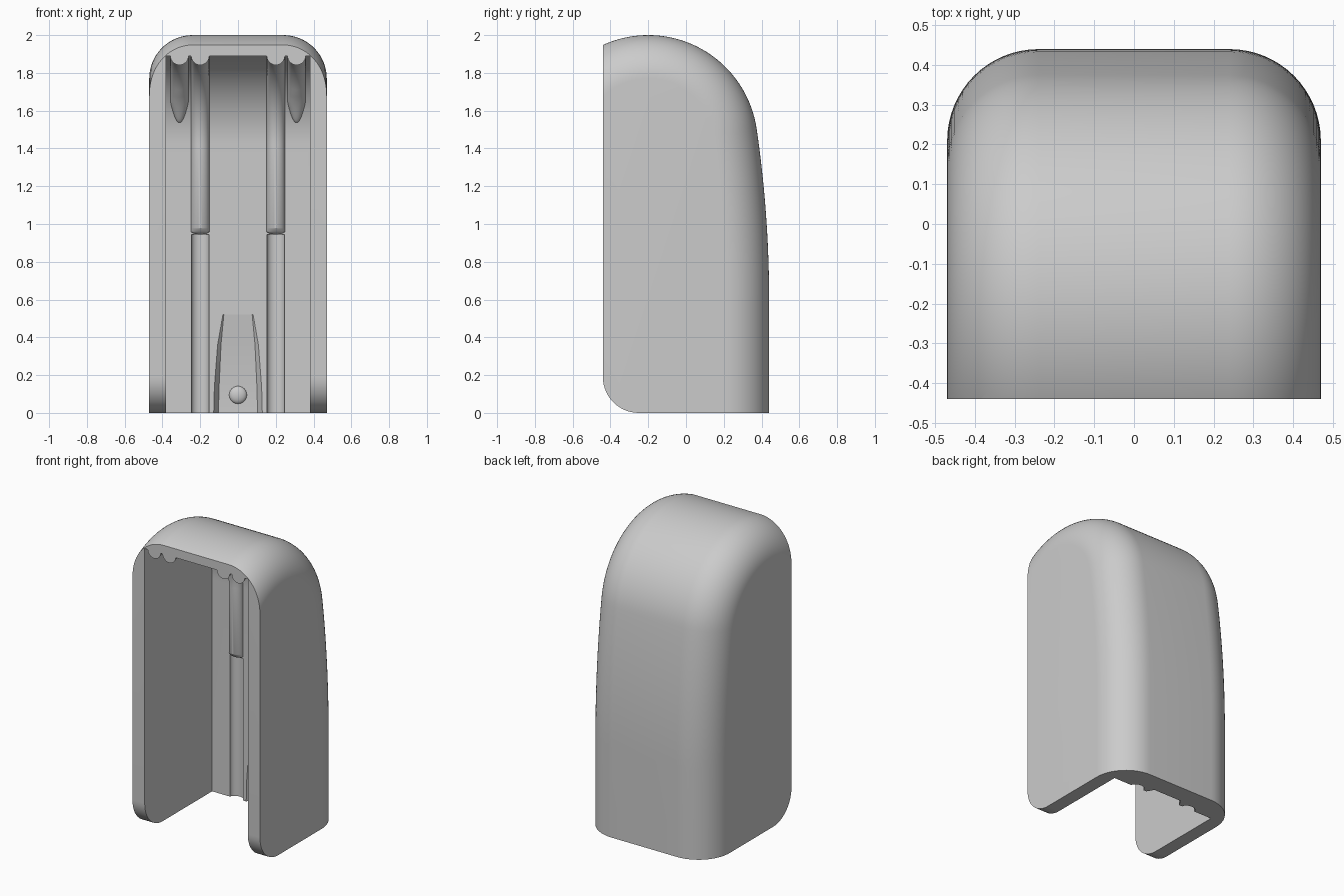
import bpy, bmesh
from math import sin, cos, pi, asin, sqrt
from mathutils import Vector

if "Cube" in bpy.data.objects:
    bpy.data.objects.remove(bpy.data.objects["Cube"])

grey = bpy.data.materials.new("light grey plastic")
grey.use_nodes = True
grey.diffuse_color = (0.6, 0.6, 0.6, 1)
grey.node_tree.nodes["Principled BSDF"].inputs["Base Color"].default_value = (0.6, 0.6, 0.6, 1)

R, JOIN, FILLET, U_MAX = 0.58, 1.5, 0.23, 2.93
WALL_Y, BEND, IN_R, IN_MAX = 0.27, 1.42, 0.51, 2.6


def outer_curve(u, depth):
    """Point (y, z) of the outer back and top at length u, moved inwards by depth."""
    if u >= JOIN:
        a = asin((JOIN - 1.42) / R) + (u - JOIN) / R
        y, z, n = -0.2 + R * cos(a), 1.42 + R * sin(a), Vector((cos(a), sin(a)))
    else:
        rise = max(u - 0.6, 0)
        y, z, n = 0.44 - rise * rise / 12.4, u, Vector((1, rise / 6.2)).normalized()
    return y - depth * n.x, z - depth * n.y


def inner_curve(u, depth):
    """Point (y, z) of the straight inner wall and its arched ceiling."""
    a = max(u - BEND, 0) / IN_R
    r = IN_R - depth
    return WALL_Y - IN_R + r * cos(a), min(u, BEND) + r * sin(a)


def steps(a, b, n):
    return [a + (b - a) * i / n for i in range(n + 1)]


def finish(bm, name):
    bmesh.ops.recalc_face_normals(bm, faces=bm.faces)
    mesh = bpy.data.meshes.new(name)
    bm.to_mesh(mesh)
    bm.free()
    obj = bpy.data.objects.new(name, mesh)
    mesh.materials.append(grey)
    bpy.context.collection.objects.link(obj)
    return obj


def loft(name, rings, front_cut=False):
    """Closed solid through rings of equal point count."""
    bm = bmesh.new()
    rows = [[bm.verts.new(p) for p in ring] for ring in rings]
    n = len(rows[0])
    for a, b in zip(rows, rows[1:]):
        for i in range(n):
            j = (i + 1) % n
            bm.faces.new((a[i], a[j], b[j], b[i]))
    bm.faces.new(rows[0])
    bm.faces.new(rows[-1][::-1])
    if front_cut:
        geom = bm.verts[:] + bm.edges[:] + bm.faces[:]
        bmesh.ops.bisect_plane(bm, geom=geom, plane_co=(0, -0.44, 0),
                               plane_no=(0, -1, 0), clear_outer=True)
        bmesh.ops.holes_fill(bm, edges=[e for e in bm.edges if e.is_boundary])
    return finish(bm, name)


def prism(name, outline, half):
    return loft(name, [[(x, y, z) for y, z in outline] for x in (-half, half)])


def select_only(obj):
    bpy.ops.object.select_all(action='DESELECT')
    obj.select_set(True)
    bpy.context.view_layer.objects.active = obj


def boolean(obj, cutter, operation):
    cutter.hide_render = True
    mod = obj.modifiers.new("cut", 'BOOLEAN')
    mod.operation, mod.solver, mod.object = operation, 'EXACT', cutter
    select_only(obj)
    bpy.ops.object.modifier_apply(modifier=mod.name)
    bpy.data.objects.remove(cutter)


def smooth(obj):
    select_only(obj)
    bpy.ops.object.shade_smooth_by_angle(angle=0.5)


# Outer shell with rounded long edges
outer_us = steps(-0.2, 0.6, 2) + steps(0.6, JOIN, 18)[1:] + steps(JOIN, U_MAX, 48)[1:]
half_fillet = [(0.24 + FILLET * sin(t), FILLET * (1 - cos(t))) for t in steps(0, pi / 2, 16)]
stations = [(-x, d) for x, d in reversed(half_fillet)] + half_fillet
shell = loft("cover_shell", [
    [(x, *outer_curve(u, d)) for u in outer_us] + [(x, -0.75, -0.2)] for x, d in stations])

# Flat front and base, rounded lower front corners
corner = [(-0.25 - 0.19 * sin(t), 0.19 - 0.19 * cos(t)) for t in steps(0, pi / 2, 14)]
trim = prism("trim", corner + [(-0.44, 3), (1, 3), (1, 0)], 1)
boolean(shell, trim, 'INTERSECT')

# Hollow inside
inner_us = [-0.2] + steps(BEND, IN_MAX, 40)
hollow = [inner_curve(u, 0) for u in inner_us] + [(-0.75, 1.6), (-0.75, -0.2)]
boolean(shell, prism("hollow", hollow, 0.38), 'DIFFERENCE')

# Tapered recess at the foot of the back wall
recess = loft("recess", [
    [(-w, 0.2, z), (w, 0.2, z), (w, WALL_Y, z), (f, WALL_Y + d, z),
     (-f, WALL_Y + d, z), (-w, WALL_Y, z)]
    for z, w, f, d in ((-0.05, 0.13, 0.105, 0.045), (0.14, 0.125, 0.1, 0.045),
                       (0.36, 0.108, 0.09, 0.02), (0.52, 0.08, 0.075, 0.002))])
boolean(shell, recess, 'DIFFERENCE')

# Round channels in the lower back wall
for x in (-0.2, 0.2):
    arc = [(x + 0.047 * cos(t), WALL_Y + 0.035 * sin(t)) for t in steps(0, pi, 14)]
    section = arc + [(x - 0.047, 0.2), (x + 0.047, 0.2)]
    channel = loft("channel", [[(px, py, z) for px, py in section] for z in (-0.05, 0.945)])
    boolean(shell, channel, 'DIFFERENCE')
smooth(shell)


# Inner guide ribs with rounded lower ends
def rib(name, x, start, ramp_h, ramp_w):
    end = start + max(ramp_h, ramp_w)
    us = [start + (end - start) * t * t for t in steps(0, 1, 12)]
    if end < BEND:
        us.append(BEND)
    us += steps(us[-1], IN_MAX, 40)[1:]
    rings = []
    for u in us:
        h = 0.043 * sqrt(min(1, 0.01 + (u - start) / ramp_h))
        w = 0.048 * sqrt(min(1, 0.03 + (u - start) / ramp_w))
        ring = [(x + w * cos(t), *inner_curve(u, h * sin(t))) for t in steps(0, pi, 14)]
        ring += [(x + s * w, *inner_curve(u, -0.015)) for s in (-1, 1)]
        rings.append(ring)
    smooth(loft(name, rings, front_cut=True))


for side, s in (("left", 1), ("right", -1)):
    rib(side + "_upper_rib", s * 0.2, 0.945, 0.035, 0.012)
    rib(side + "_ceiling_rib", s * 0.31, 1.54, 0.2, 0.12)

# Small snap nub
bm = bmesh.new()
bmesh.ops.create_uvsphere(bm, u_segments=24, v_segments=12, radius=0.047)
for v in bm.verts:
    v.co = (v.co.x, v.co.y * 0.5 + WALL_Y + 0.045, v.co.z + 0.095)
smooth(finish(bm, "snap_nub"))
